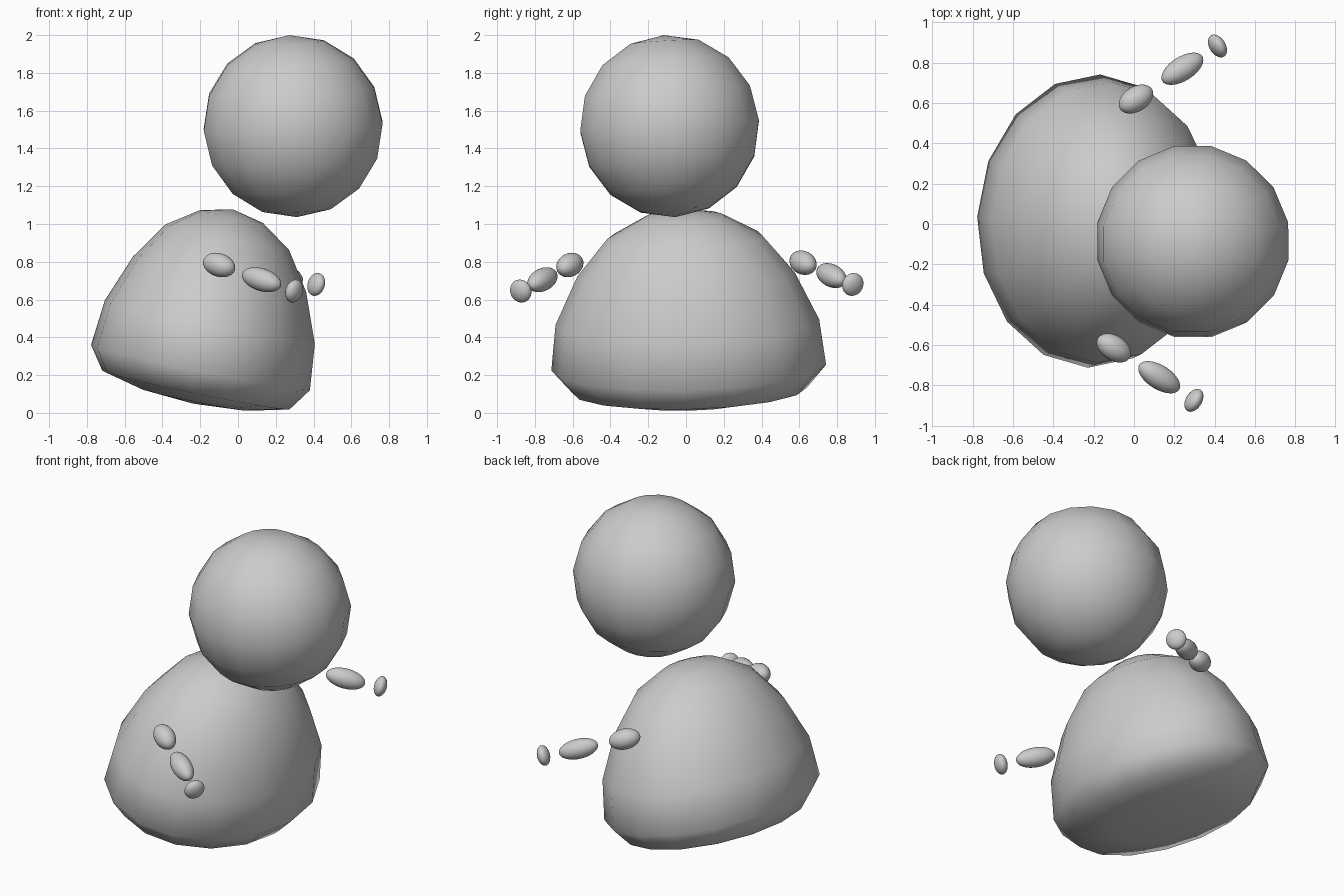
import bpy, bmesh
from math import radians, sin, cos, pi
from mathutils import Vector, Matrix

if "Cube" in bpy.data.objects:
    bpy.data.objects.remove(bpy.data.objects["Cube"])


def smooth(obj):
    for p in obj.data.polygons:
        p.use_smooth = True


def ball(name, center, radii, rot, segments, rings):
    bm = bmesh.new()
    bmesh.ops.create_uvsphere(bm, u_segments=segments, v_segments=rings, radius=1)
    mat = Matrix.Translation(center) @ rot.to_4x4() @ Matrix.Diagonal((*radii, 1))
    bm.transform(mat)
    me = bpy.data.meshes.new(name)
    bm.to_mesh(me)
    bm.free()
    obj = bpy.data.objects.new(name, me)
    bpy.context.collection.objects.link(obj)
    smooth(obj)
    return obj


# Body: flat-bottomed 16-sided dome, wider in y, leaning towards +x
profile = [(.292, .022), (.506, .073), (.592, .195), (.568, .441),
           (.468, .70), (.334, .90), (.17, 1.012)]
N = 16
bm = bmesh.new()
rows = [[bm.verts.new((r * cos(2 * pi * i / N), 1.23 * r * sin(2 * pi * i / N), z))
         for i in range(N)] for r, z in profile]
bottom, top = bm.verts.new((0, 0, 0)), bm.verts.new((0, 0, 1.05))
for i in range(N):
    j = (i + 1) % N
    for a, b in zip(rows, rows[1:]):
        bm.faces.new((a[i], a[j], b[j], b[i]))
    bm.faces.new((bottom, rows[0][j], rows[0][i]))
    bm.faces.new((rows[-1][i], rows[-1][j], top))
bm.transform(Matrix.Translation((-.238, .02, .049))
             @ Matrix.Rotation(radians(-2.4), 4, 'Z')
             @ Matrix.Rotation(radians(1.2), 4, 'X')
             @ Matrix.Rotation(radians(11.7), 4, 'Y'))
me = bpy.data.meshes.new("body")
bm.to_mesh(me)
bm.free()
body = bpy.data.objects.new("body", me)
bpy.context.collection.objects.link(body)
smooth(body)

# Head: 16-sided floating ball
axis = Vector((-.04, -.06, .965)).to_track_quat('Z', 'Y').to_matrix()
ball("head", (.292, -.087, 1.518), (.483,) * 3, axis, 16, 8)

# Arms: upper arm, forearm and disc-like hand, floating apart
arm_parts = [("upper_arm", (.062, .062, .095)),
             ("forearm", (.06, .06, .12)),
             ("hand", (.062, .062, .038))]
arms = {
    "right": (-1, [(-.1, -.615, .783), (.125, -.76, .705), (.297, -.875, .645)]),
    "left": (1, [(.01, .62, .795), (.24, .77, .727), (.414, .883, .68)]),
}
for side, (s, centers) in arms.items():
    rot = Vector((.8, .5 * s, -.26)).to_track_quat('Z', 'Y').to_matrix()
    for (part, radii), c in zip(arm_parts, centers):
        ball(f"{side}_{part}", c, radii, rot, 32, 16)
